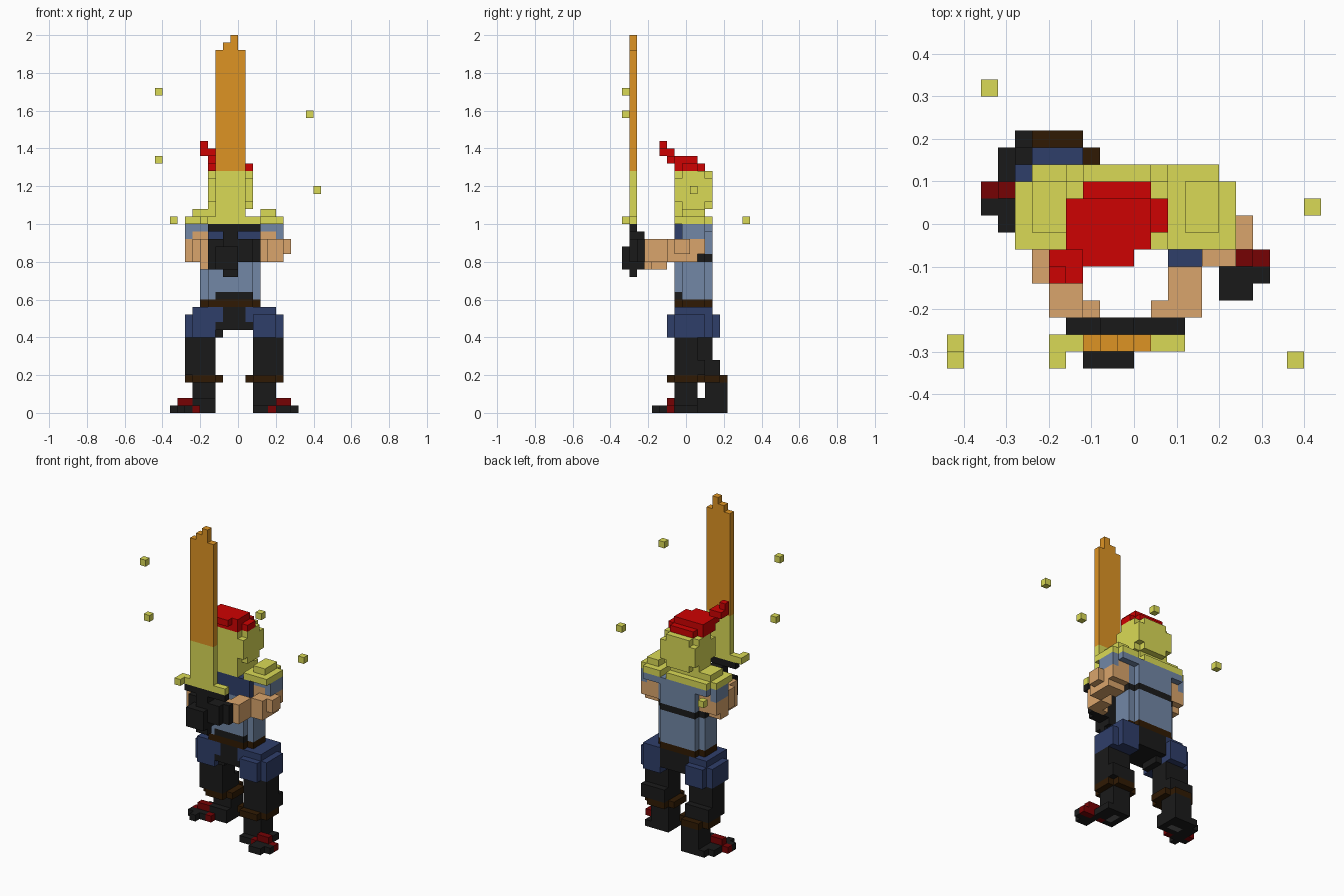
import bpy, bmesh
from mathutils import Vector

if bpy.data.objects.get("Cube"):
    bpy.data.objects.remove(bpy.data.objects["Cube"], do_unlink=True)

UNIT = 0.04
CENTRE = Vector((0, 8.5, 0))


def linear(value):
    c = value / 255
    return c / 12.92 if c <= 0.04045 else ((c + 0.055) / 1.055) ** 2.4


def material(name, red, green, blue):
    mat = bpy.data.materials.new(name)
    mat.use_nodes = True
    colour = (linear(red), linear(green), linear(blue), 1)
    mat.diffuse_color = colour
    shader = mat.node_tree.nodes["Principled BSDF"]
    shader.inputs["Base Color"].default_value = colour
    shader.inputs["Roughness"].default_value = 0.9
    return mat


olive = material("olive yellow", 218, 218, 86)
orange = material("blade orange", 222, 148, 36)
steel = material("steel blue", 114, 135, 166)
navy = material("navy cloth", 47, 62, 106)
black = material("soft black", 26, 26, 26)
brown = material("dark brown", 48, 26, 3)
skin = material("tan skin", 218, 165, 108)
red = material("bright red", 206, 2, 2)
maroon = material("maroon", 118, 2, 4)
grey = material("sole grey", 100, 100, 100)

cells = {}


def box(part, colour, x, y, z):
    """Fill a block of cells; later blocks replace earlier ones."""
    for i in range(*x):
        for j in range(*y):
            for k in range(*z):
                cells[i, j, k] = (part, colour)


def rounded(part, colour, x, y, z):
    """A block whose four upright corners are cut back by one cell."""
    box(part, colour, x, (y[0] + 1, y[1] - 1), z)
    box(part, colour, (x[0] + 1, x[1] - 1), y, z)


def flip(x):
    return (-1 - x[1], -1 - x[0])


def shift(y, step):
    return (y[0] + step, y[1] + step)


def pair(part, colour, x, y, z, back=0):
    """Left block and its mirrored right twin, moved back by some cells."""
    box("left_" + part, colour, x, y, z)
    box("right_" + part, colour, flip(x), shift(y, back), z)


# Legs: the right one stands further back
pair("lower_leg", black, x=(2, 5), y=(7, 10), z=(0, 4), back=4)
pair("leg_band", brown, x=(2, 5), y=(6, 11), z=(4, 5), back=3)
pair("leg_band", brown, x=(1, 6), y=(7, 10), z=(4, 5), back=3)
pair("shin", black, x=(2, 6), y=(7, 10), z=(5, 10), back=2)
pair("shin", black, x=(2, 6), y=(10, 11), z=(5, 7), back=2)
pair("thigh", navy, x=(2, 6), y=(7, 11), z=(10, 13), back=1)
pair("thigh", navy, x=(2, 5), y=(6, 12), z=(10, 13), back=1)
pair("thigh", navy, x=(2, 5), y=(7, 12), z=(13, 14))

# Left foot turned slightly out
box("left_foot", black, x=(2, 6), y=(6, 10), z=(0, 1))
box("left_foot", black, x=(5, 8), y=(5, 6), z=(0, 1))
box("left_foot", black, x=(5, 7), y=(4, 5), z=(0, 1))
box("left_foot", maroon, x=(6, 8), y=(6, 7), z=(0, 1))
box("left_foot", maroon, x=(4, 5), y=(6, 7), z=(0, 1))
box("left_foot", maroon, x=(5, 7), y=(6, 7), z=(1, 2))
box("left_foot", grey, x=(3, 4), y=(7, 9), z=(0, 1))

# Right foot turned sideways
box("right_foot", black, x=(-8, -6), y=(10, 13), z=(0, 1))
box("right_foot", black, x=(-7, -3), y=(10, 14), z=(0, 1))
box("right_foot", black, x=(-9, -6), y=(9, 10), z=(0, 1))
box("right_foot", black, x=(-8, -7), y=(8, 9), z=(0, 1))
box("right_foot", maroon, x=(-9, -8), y=(10, 11), z=(0, 1))
box("right_foot", maroon, x=(-6, -5), y=(9, 10), z=(0, 1))
box("right_foot", maroon, x=(-8, -6), y=(10, 11), z=(1, 2))
box("right_foot", black, x=(-6, -3), y=(10, 11), z=(1, 2))
box("right_foot", grey, x=(-6, -4), y=(11, 12), z=(0, 1))

# Pelvis, belt and torso
box("pelvis", black, x=(-3, 2), y=(7, 12), z=(11, 14))
box("pelvis", black, x=(-3, -2), y=(8, 11), z=(10, 11))
pair("thigh", navy, x=(1, 2), y=(7, 10), z=(12, 14))
rounded("belt", brown, x=(-5, 3), y=(7, 12), z=(14, 15))
rounded("torso", steel, x=(-5, 3), y=(7, 12), z=(15, 25))
box("torso", black, x=(-3, 2), y=(7, 8), z=(15, 16))
rounded("back_strap", black, x=(-5, 3), y=(9, 12), z=(20, 21))
box("torso", steel, x=(-5, 3), y=(9, 10), z=(20, 21))
box("chest_cloth", navy, x=(-4, 3), y=(7, 8), z=(22, 25))

# Arms reaching to the hilt
pair("upper_arm", skin, x=(3, 6), y=(8, 11), z=(21, 24))
pair("upper_arm", skin, x=(3, 6), y=(8, 10), z=(20, 21))
pair("shoulder", steel, x=(3, 6), y=(8, 11), z=(24, 25))
pair("shoulder", steel, x=(2, 5), y=(11, 12), z=(24, 25))
pair("shoulder", steel, x=(5, 6), y=(8, 11), z=(23, 24))
box("left_forearm", skin, x=(6, 7), y=(7, 9), z=(21, 23))
box("left_forearm", skin, x=(4, 6), y=(6, 8), z=(20, 23))
box("left_forearm", skin, x=(2, 4), y=(4, 6), z=(20, 23))
box("left_forearm", skin, x=(1, 4), y=(3, 4), z=(20, 23))
box("right_forearm", skin, x=(-6, -5), y=(5, 8), z=(20, 23))
box("right_forearm", skin, x=(-5, -3), y=(3, 6), z=(19, 23))
box("right_forearm", skin, x=(-3, -2), y=(3, 4), z=(19, 22))
box("left_glove", black, x=(0, 3), y=(2, 3), z=(20, 23))
box("left_glove", black, x=(0, 2), y=(1, 2), z=(20, 23))
box("right_glove", black, x=(-4, 0), y=(2, 3), z=(19, 23))
box("right_glove", black, x=(-3, 0), y=(0, 2), z=(19, 22))

# Sword
box("sword_hilt", black, x=(-2, 0), y=(1, 2), z=(18, 24))
box("sword_hilt", black, x=(-2, 0), y=(2, 3), z=(23, 24))
box("sword_guard", black, x=(-4, 3), y=(1, 2), z=(24, 25))
box("sword_guard", olive, x=(-5, 3), y=(1, 2), z=(25, 26))
box("sword_guard", olive, x=(-5, -4), y=(0, 1), z=(25, 26))
box("sword_blade", olive, x=(-3, 1), y=(1, 2), z=(26, 32))
box("sword_blade", orange, x=(-3, 1), y=(1, 2), z=(32, 48))
box("sword_blade", orange, x=(-2, 0), y=(1, 2), z=(48, 49))
box("sword_blade", orange, x=(-1, 0), y=(1, 2), z=(49, 50))

# Shoulder cape
pair("pauldron", olive, x=(2, 6), y=(7, 11), z=(25, 26))
pair("pauldron", olive, x=(2, 5), y=(11, 12), z=(25, 26))
pair("pauldron", olive, x=(3, 5), y=(8, 11), z=(26, 27))
box("right_pauldron", olive, x=(-4, -3), y=(8, 11), z=(26, 27))

# Head with rounded corners
box("neck", olive, x=(-3, 1), y=(7, 12), z=(25, 26))
box("neck", olive, x=(-3, 1), y=(7, 11), z=(26, 27))
box("head", olive, x=(-4, 2), y=(7, 12), z=(28, 31))
rounded("head", olive, x=(-4, 2), y=(7, 12), z=(27, 32))

# Hair with a lock swept forward
box("hair", red, x=(-4, 2), y=(8, 10), z=(32, 33))
box("hair", red, x=(-3, 1), y=(8, 11), z=(32, 33))
box("hair", red, x=(-4, 1), y=(7, 8), z=(32, 33))
box("hair", red, x=(-4, 1), y=(7, 10), z=(33, 34))
box("hair", red, x=(-4, 0), y=(6, 7), z=(33, 34))
box("hair_lock", red, x=(-5, -3), y=(5, 7), z=(34, 35))
box("hair_lock", red, x=(-5, -4), y=(5, 6), z=(35, 36))

# Floating sparks
sparks = [(-11, 0, 42), (-11, 1, 33), (9, 0, 39), (10, 9, 29), (-9, 16, 25)]
for number, (i, j, k) in enumerate(sparks):
    box("spark_" + "abcde"[number], olive, x=(i, i + 1), y=(j, j + 1), z=(k, k + 1))


def build(part):
    """Make one object from the exposed cell sides of a part."""
    bm = bmesh.new()
    palette = []
    for cell, (owner, colour) in cells.items():
        if owner != part:
            continue
        if colour not in palette:
            palette.append(colour)
        middle = Vector(cell) + Vector((0.5, 0.5, 0.5)) - CENTRE
        for axis in range(3):
            for sign in (-1, 1):
                normal = Vector((0, 0, 0))
                normal[axis] = sign
                if tuple(int(a + b) for a, b in zip(cell, normal)) in cells:
                    continue
                u = Vector((0, 0, 0))
                u[(axis + 1) % 3] = 0.5
                v = normal.cross(u)
                base = middle + normal / 2
                corners = (base + u + v, base - u + v, base - u - v, base + u - v)
                face = bm.faces.new([bm.verts.new(c * UNIT) for c in corners])
                face.material_index = palette.index(colour)
    bmesh.ops.remove_doubles(bm, verts=bm.verts, dist=UNIT / 100)
    bmesh.ops.dissolve_limit(bm, angle_limit=0.01, verts=bm.verts,
                             edges=bm.edges, delimit={"MATERIAL"})
    mesh = bpy.data.meshes.new(part)
    bm.to_mesh(mesh)
    bm.free()
    for colour in palette:
        mesh.materials.append(colour)
    bpy.context.collection.objects.link(bpy.data.objects.new(part, mesh))


for part in sorted({owner for owner, colour in cells.values()}):
    build(part)
